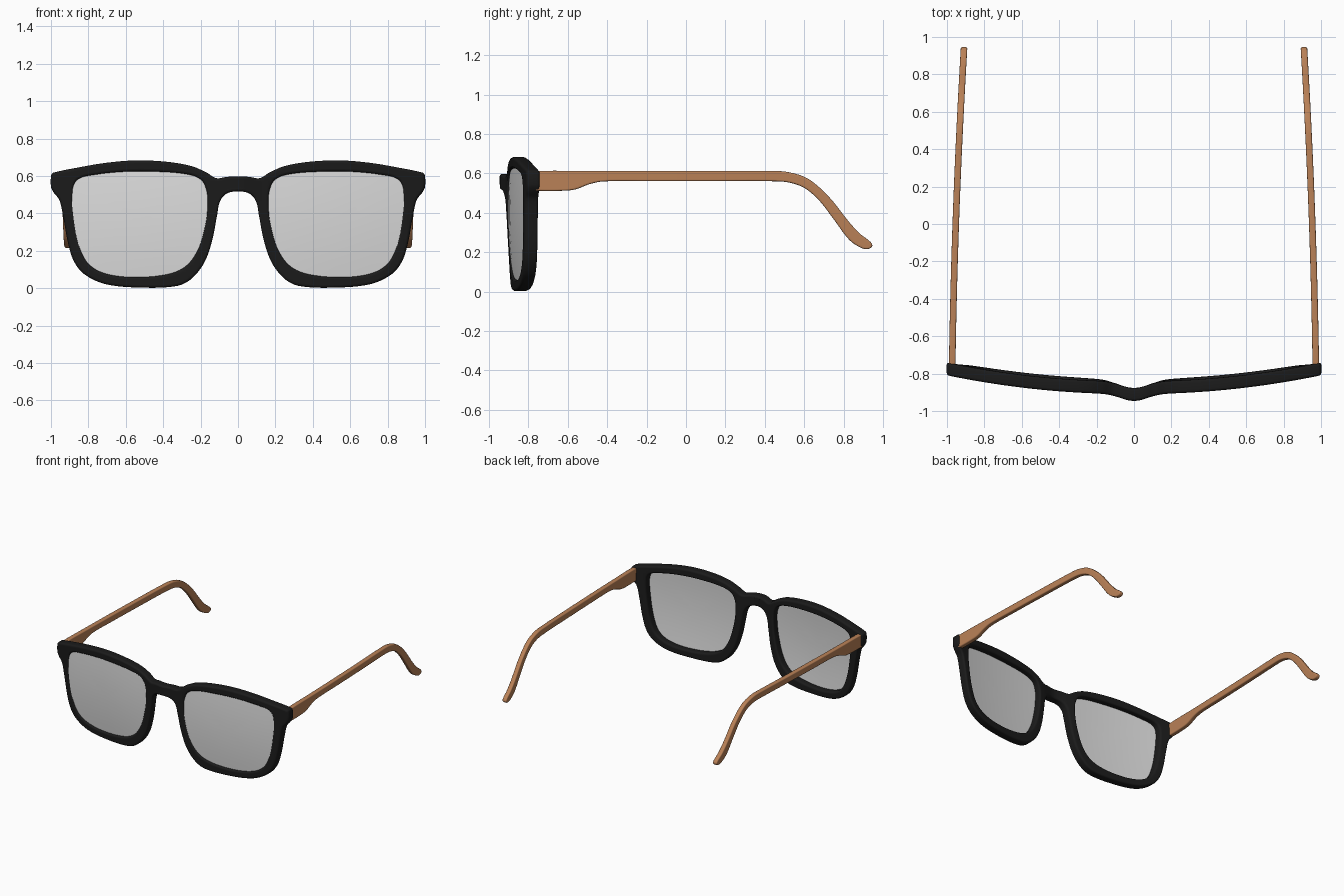
import bpy, bmesh, math
from mathutils import Vector
from mathutils.geometry import interpolate_bezier

if "Cube" in bpy.data.objects:
    bpy.data.objects.remove(bpy.data.objects["Cube"])


def material(name, rgba):
    m = bpy.data.materials.new(name)
    m.diffuse_color = rgba
    m.use_nodes = True
    m.node_tree.nodes["Principled BSDF"].inputs["Base Color"].default_value = m.diffuse_color
    return m


BLACK = material("matte_black", (0.011, 0.011, 0.011, 1))
WOOD = material("warm_wood", (0.49, 0.22, 0.095, 1))
GREY = material("lens_grey", (0.72, 0.72, 0.72, 0.6))


def smooth_loop(pts, steps=6):
    """Closed smooth outline through the given 2D points."""
    p = [Vector((a, b, 0)) for a, b in pts]
    n = len(p)
    tan = [(p[(i + 1) % n] - p[i - 1]).normalized() for i in range(n)]
    out = []
    for i in range(n):
        j = (i + 1) % n
        d = (p[j] - p[i]).length / 3
        out += interpolate_bezier(p[i], p[i] + tan[i] * d, p[j] - tan[j] * d, p[j], steps + 1)[:-1]
    return out


def slab(name, loops, half, bevel, place, mat):
    """Filled outlines with rounded edges, bent into place by a function."""
    cu = bpy.data.curves.new(name, 'CURVE')
    cu.dimensions, cu.fill_mode = '2D', 'BOTH'
    cu.extrude, cu.bevel_depth, cu.offset = half - bevel, bevel, -bevel
    cu.bevel_resolution = 3
    for loop in loops:
        s = cu.splines.new('POLY')
        s.points.add(len(loop) - 1)
        for q, v in zip(s.points, loop):
            q.co = (v.x, v.y, 0, 1)
        s.use_cyclic_u = True
    ob = bpy.data.objects.new(name, cu)
    bpy.context.collection.objects.link(ob)
    select(ob)
    bpy.ops.object.convert(target='MESH')
    ob = bpy.context.object
    bm = bmesh.new()
    bm.from_mesh(ob.data)
    bmesh.ops.remove_doubles(bm, verts=bm.verts, dist=1e-5)
    # cross cuts so that long faces can bend
    for k in range(-39, 40):
        bmesh.ops.bisect_plane(bm, geom=bm.verts[:] + bm.edges[:] + bm.faces[:], dist=1e-5,
                               plane_co=(k * 0.025, 0, 0), plane_no=(1, 0, 0))
    for v in bm.verts:
        v.co = place(*v.co)
    finish(ob, bm, mat)
    return ob


def select(ob):
    bpy.ops.object.select_all(action='DESELECT')
    ob.select_set(True)
    bpy.context.view_layer.objects.active = ob


def finish(ob, bm, mat):
    bmesh.ops.translate(bm, verts=bm.verts, vec=(0, 0, -0.007))
    bmesh.ops.recalc_face_normals(bm, faces=bm.faces)
    bm.to_mesh(ob.data)
    bm.free()
    ob.data.materials.clear()
    ob.data.materials.append(mat)
    select(ob)
    bpy.ops.object.shade_smooth_by_angle(angle=math.radians(35))


def mirror(ob):
    ob.modifiers.new("other_side", 'MIRROR').use_axis[0] = True


def wrap(x, z):
    """Depth of the curved front: wraps back at the sides, bulges at the bridge."""
    return -0.875 + 0.1 * x * x - 0.037 * math.exp(-(x / 0.1) ** 2) + 0.02 * (0.6 - z)


# Front frame: mirrored outer outline with two lens openings
half_outline = [(0.06, 0.602), (0.115, 0.595), (0.17, 0.626), (0.25, 0.66), (0.385, 0.683),
                (0.545, 0.69), (0.706, 0.677), (0.866, 0.65), (0.985, 0.625), (0.998, 0.614),
                (1.0, 0.55), (0.985, 0.518), (0.955, 0.478), (0.936, 0.396), (0.909, 0.25),
                (0.877, 0.15), (0.82, 0.08), (0.706, 0.028), (0.52, 0.01), (0.33, 0.018),
                (0.25, 0.056), (0.18, 0.144), (0.138, 0.262), (0.112, 0.396), (0.096, 0.472),
                (0.06, 0.513)]
outer = ([(0, 0.604)] + half_outline + [(0, 0.524)] + [(-x, z) for x, z in reversed(half_outline)])
opening = [(0.17, 0.53), (0.2, 0.588), (0.28, 0.617), (0.44, 0.63), (0.6, 0.63), (0.76, 0.614),
           (0.856, 0.588), (0.882, 0.53), (0.872, 0.37), (0.845, 0.235), (0.8, 0.14),
           (0.717, 0.088), (0.57, 0.066), (0.385, 0.08), (0.283, 0.123), (0.22, 0.21),
           (0.18, 0.342), (0.166, 0.45)]
slab("front_frame",
     [smooth_loop(outer), smooth_loop(opening), smooth_loop([(-x, z) for x, z in opening])],
     0.034, 0.014, lambda x, z, d: (x, wrap(x, z) - d, z), BLACK)

# Lenses: concentric rings inside the opening, gently domed along the frame's curve
rim = smooth_loop(opening)
mid = Vector((0.52, 0.35, 0))
bm = bmesh.new()


def lens_vert(p):
    dome = 0.012 * (1 - ((p.y - 0.35) / 0.28) ** 2)
    return bm.verts.new((p.x, -0.89 + 0.1 * p.x ** 2 + 0.02 * (0.6 - p.y) - dome, p.y))


rings = [[lens_vert(mid + (p - mid) * k) for p in rim] for k in (1.015, 0.8, 0.55, 0.3)]
centre = lens_vert(mid)
for i in range(len(rim)):
    j = (i + 1) % len(rim)
    for a, b in zip(rings, rings[1:]):
        bm.faces.new((a[i], a[j], b[j], b[i]))
    bm.faces.new((rings[-1][i], rings[-1][j], centre))
lens = bpy.data.objects.new("lens", bpy.data.meshes.new("lens"))
bpy.context.collection.objects.link(lens)
finish(lens, bm, GREY)
sol = lens.modifiers.new("thickness", 'SOLIDIFY')
sol.thickness, sol.offset, sol.use_rim = 0.012, 0, False  # edge is buried in the frame
mirror(lens)

# Temple arms: side profile with a wide hinge end and a drooping ear hook
temple = [(-0.77, 0.605), (-0.76, 0.618), (-0.5, 0.619), (-0.2, 0.619), (0.1, 0.619), (0.43, 0.619),
          (0.52, 0.613), (0.62, 0.579), (0.726, 0.487), (0.83, 0.357), (0.885, 0.299),
          (0.935, 0.26), (0.945, 0.239), (0.925, 0.223), (0.89, 0.228), (0.828, 0.27),
          (0.75, 0.373), (0.675, 0.47), (0.6, 0.533), (0.52, 0.561), (0.43, 0.567),
          (0.1, 0.567), (-0.2, 0.567), (-0.42, 0.566), (-0.49, 0.552), (-0.56, 0.526),
          (-0.62, 0.519), (-0.76, 0.519), (-0.77, 0.525)]
arm = slab("temple_arm", [smooth_loop(temple)], 0.0175, 0.008,
           lambda y, z, d: (0.953 - 0.035 * y - 0.013 * y * y + d, y, z), WOOD)
mirror(arm)
